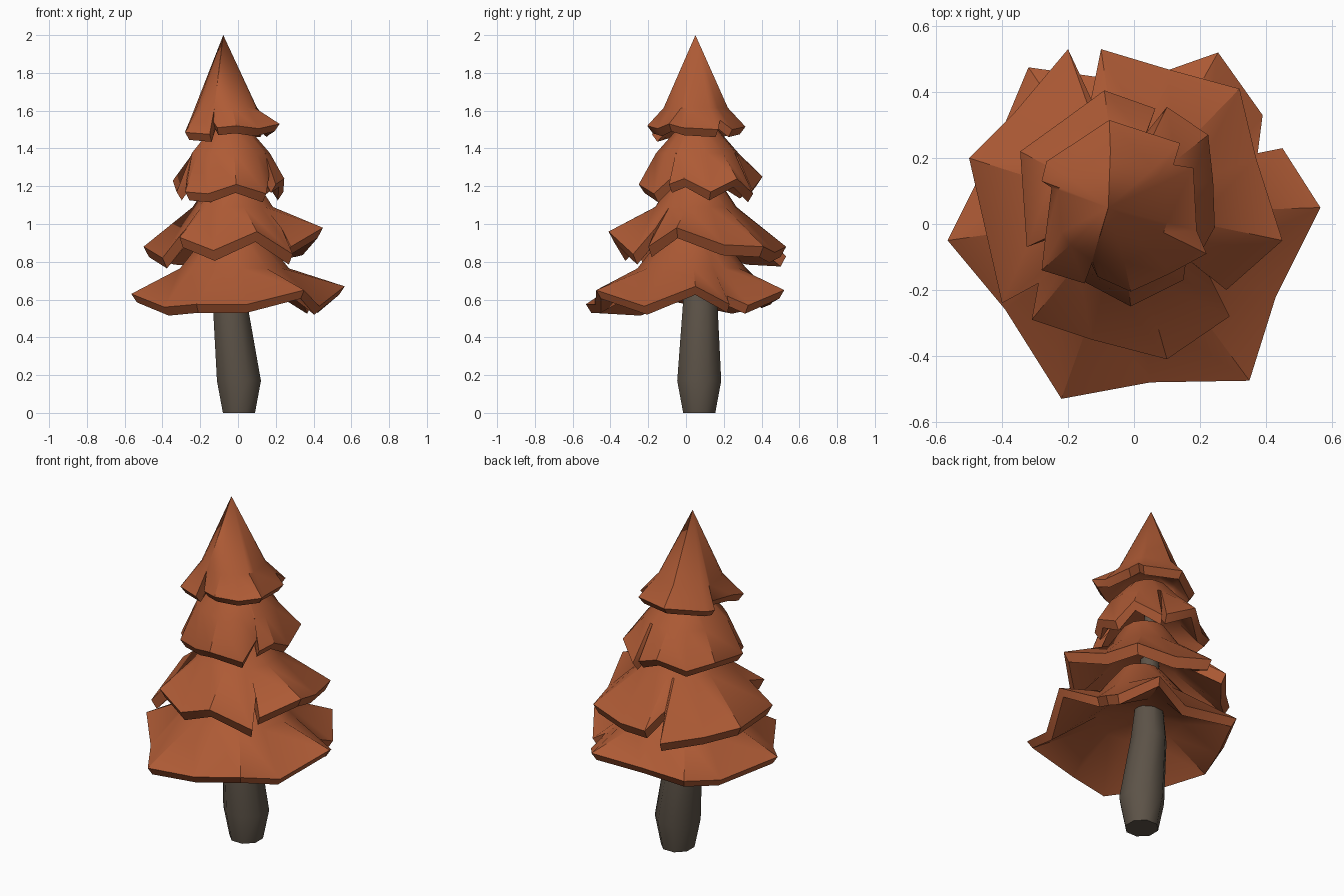
import bpy, bmesh, math
from mathutils import Vector


def material(name, rgb):
    m = bpy.data.materials.new(name)
    m.diffuse_color = (*rgb, 1)
    return m


RUST = material("rust foliage", (0.425, 0.104, 0.036))
BARK = material("grey brown bark", (0.108, 0.086, 0.064))


def build(name, rings, mat, angle):
    """Skin a stack of equal-length rings and cap both ends."""
    bm = bmesh.new()
    vs = [[bm.verts.new(p) for p in ring] for ring in rings]
    n = len(rings[0])
    for a, b in zip(vs, vs[1:]):
        for i in range(n):
            j = (i + 1) % n
            bm.faces.new((a[i], a[j], b[j], b[i]))
    bm.faces.new(vs[0])
    bm.faces.new(vs[-1])
    bmesh.ops.remove_doubles(bm, verts=bm.verts, dist=0.0005)
    bmesh.ops.recalc_face_normals(bm, faces=bm.faces)
    me = bpy.data.meshes.new(name)
    bm.to_mesh(me)
    bm.free()
    me.materials.append(mat)
    ob = bpy.data.objects.new(name, me)
    bpy.context.collection.objects.link(ob)
    bpy.context.view_layer.objects.active = ob
    ob.select_set(True)
    bpy.ops.object.shade_smooth_by_angle(angle=math.radians(angle))
    ob.select_set(False)


def circle(x, y, z, r, n=8):
    return [(x + r * math.cos(math.tau * (i + .5) / n),
             y + r * math.sin(math.tau * (i + .5) / n), z) for i in range(n)]


def tier(name, centre, top, mid, thick, rim):
    """Ragged skirt: top and mid are (radius, height); rim is the torn edge."""
    c = Vector((*centre, 0))

    def around(r, z):
        out = []
        for x, y, _ in rim:
            d = (Vector((x, y, 0)) - c).normalized()
            out.append(c + d * r + Vector((0, 0, z)))
        return out

    edge = [Vector(p) for p in rim]
    under = []
    for p in edge:
        d = Vector((p.x, p.y, 0)) - c
        under.append(p - d.normalized() * 0.03 - Vector((0, 0, thick)))
    inner = around(mid[0] * 0.8, mid[1] - 0.07)
    roof = around(0.06, mid[1] - 0.02)
    build(name, [around(*top), around(*mid), edge, under, inner, roof], RUST, 35)


# Leaning trunk
build("trunk", [circle(0.005, 0.07, 0, 0.092), circle(0.005, 0.07, 0.17, 0.126),
                circle(-0.04, 0.075, 0.56, 0.1), circle(-0.06, 0.06, 0.95, 0.06),
                circle(-0.07, 0.05, 1.35, 0.03)], BARK, 50)

# Foliage tiers, bottom to top
tier("bottom_foliage", (-0.02, 0.03), (0.12, 0.98), (0.29, 0.765), 0.045, [
    (-.22, -.53, .575), (.05, -.48, .575), (.35, -.475, .65), (.43, -.22, .565),
    (.565, .05, .67), (.45, .23, .575), (.375, .215, .62), (.39, .33, .57),
    (.255, .52, .65), (0, .43, .60), (-.32, .475, .62), (-.41, .26, .57),
    (-.565, -.05, .63), (-.39, -.26, .56)])

tier("lower_middle_foliage", (-0.03, 0.05), (0.12, 1.24), (0.22, 1.09), 0.055, [
    (-.31, -.29, .93), (-.13, -.35, .86), (.10, -.41, .96), (.29, -.28, .84),
    (.23, -.16, .98), (.28, -.20, .88), (.45, -.05, .98), (.37, .20, .89),
    (.32, .41, .88), (.10, .47, .85), (-.10, .53, .88), (-.13, .38, .95),
    (-.20, .53, .83), (-.36, .34, .84), (-.50, .20, .88), (-.40, -.24, .82),
    (-.29, -.18, .96)])

tier("upper_middle_foliage", (-0.045, 0.06), (0.11, 1.50), (0.22, 1.375), 0.045, [
    (-.28, -.14, 1.17), (-.16, -.17, 1.16), (-.01, -.25, 1.21), (.15, -.17, 1.16),
    (.165, -.06, 1.26), (.20, -.09, 1.21), (.245, -.01, 1.24), (.24, .13, 1.17),
    (.225, .27, 1.24), (.10, .355, 1.16), (.04, .28, 1.26), (.065, .35, 1.18),
    (-.09, .405, 1.25), (-.22, .31, 1.18), (-.345, .22, 1.23), (-.325, -.07, 1.17),
    (-.27, -.05, 1.25)])

tier("top_foliage", (-0.065, 0.05), (0.0001, 2.0), (0.172, 1.615), 0.04, [
    (-.28, -.14, 1.485), (-.15, -.18, 1.475), (-.13, -.12, 1.54), (-.11, -.16, 1.51),
    (-.01, -.205, 1.52), (.11, -.15, 1.505), (.22, -.09, 1.53), (.19, -.02, 1.51),
    (.18, .17, 1.50), (.12, .18, 1.55), (.14, .245, 1.50), (-.075, .315, 1.515),
    (-.265, .19, 1.50), (-.28, .13, 1.49), (-.25, .11, 1.53), (-.27, -.05, 1.51)])
# Land the tip of the crown on its slightly offset apex
for v in bpy.data.objects["top_foliage"].data.vertices:
    if v.co.z > 1.99:
        v.co = (-0.078, 0.05, 2.0)
